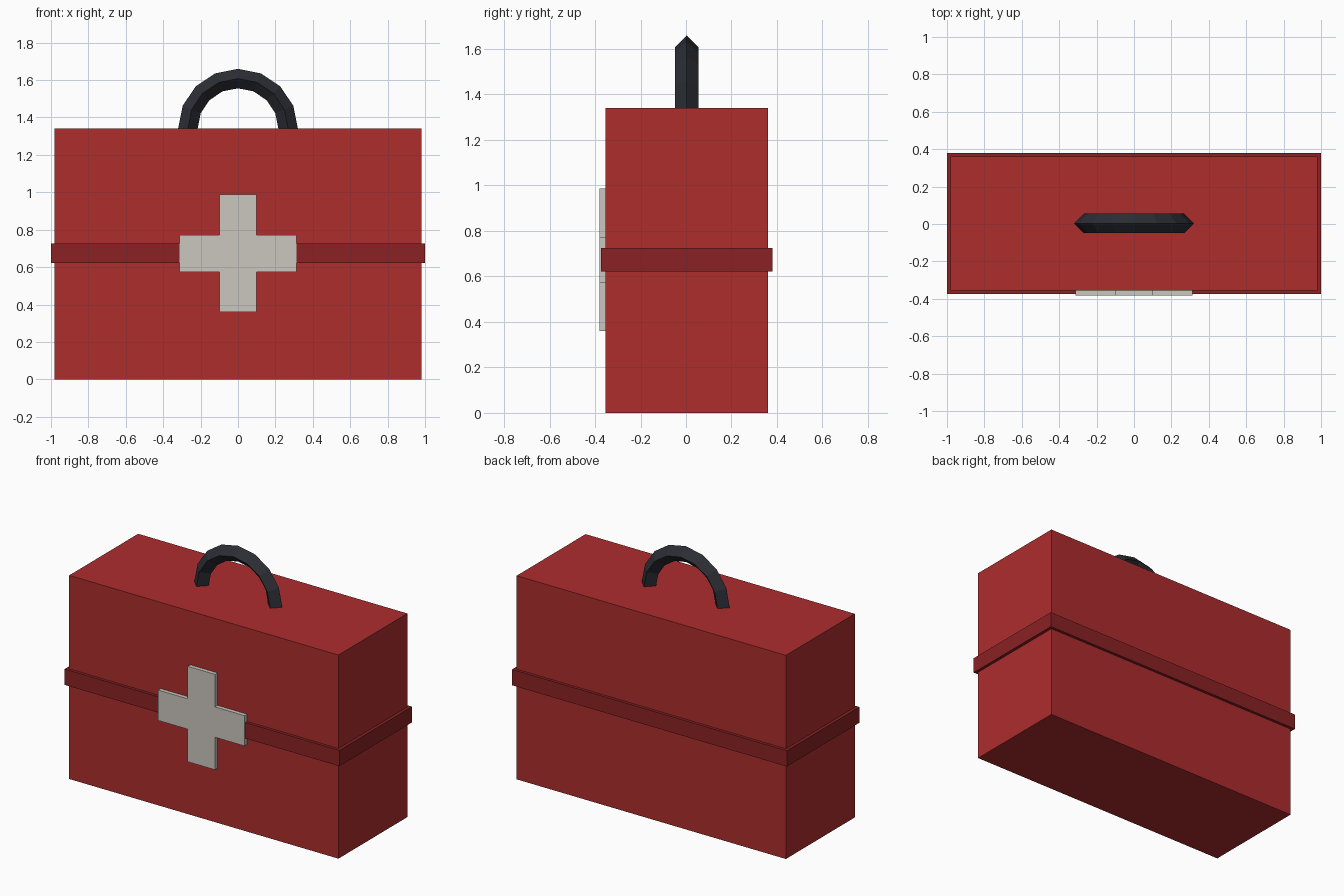
import bpy, bmesh
from math import pi

if "Cube" in bpy.data.objects:
    bpy.data.objects.remove(bpy.data.objects["Cube"])


def material(name, rgb):
    m = bpy.data.materials.new(name)
    m.diffuse_color = (*rgb, 1)
    m.use_nodes = True
    m.node_tree.nodes["Principled BSDF"].inputs["Base Color"].default_value = m.diffuse_color
    return m


RED = material("red", (0.423, 0.026, 0.027))
DARK_RED = material("dark red", (0.254, 0.016, 0.018))
OFF_WHITE = material("off white", (0.597, 0.571, 0.521))
CHARCOAL = material("charcoal", (0.025, 0.027, 0.035))


def box(name, size, centre, mat):
    bpy.ops.mesh.primitive_cube_add(size=1, location=centre)
    ob = bpy.context.object
    ob.name = name
    ob.scale = size
    bpy.ops.object.transform_apply(location=False, rotation=False, scale=True)
    ob.data.materials.append(mat)
    return ob


# Case body and the band around its middle
box("case_body", (1.96, 0.716, 1.34), (0, 0.003, 0.67), RED)
box("middle_band", (2.0, 0.754, 0.104), (0, 0.003, 0.673), DARK_RED)

# Cross plate: one outline, extruded into the front of the case
a, b = 0.1, 0.314
corner = [(b, -a), (b, a), (a, a)]
outline = []
for turn in range(4):
    outline += corner
    corner = [(-z, x) for x, z in corner]
bm = bmesh.new()
front = bm.faces.new([bm.verts.new((x, -0.381, z + 0.673)) for x, z in outline])
extruded = bmesh.ops.extrude_face_region(bm, geom=[front], use_keep_orig=True)
for v in extruded["geom"]:
    if isinstance(v, bmesh.types.BMVert):
        v.co.y = -0.35
bmesh.ops.recalc_face_normals(bm, faces=bm.faces)
mesh = bpy.data.meshes.new("cross_plate")
bm.to_mesh(mesh)
bm.free()
mesh.materials.append(OFF_WHITE)
bpy.context.collection.objects.link(bpy.data.objects.new("cross_plate", mesh))

# Carry handle: upper half of a ring with a diamond section
bpy.ops.mesh.primitive_torus_add(major_segments=16, minor_segments=4,
                                 major_radius=0.268, minor_radius=0.052,
                                 location=(0, 0.003, 1.34), rotation=(pi / 2, 0, 0))
handle = bpy.context.object
handle.name = "carry_handle"
bpy.ops.object.transform_apply(location=False, rotation=True, scale=False)
bm = bmesh.new()
bm.from_mesh(handle.data)
bmesh.ops.delete(bm, geom=[v for v in bm.verts if v.co.z < -0.001], context='VERTS')
bmesh.ops.holes_fill(bm, edges=[e for e in bm.edges if e.is_boundary], sides=4)
bmesh.ops.recalc_face_normals(bm, faces=bm.faces)
bm.to_mesh(handle.data)
bm.free()
handle.data.materials.append(CHARCOAL)
for p in handle.data.polygons:
    p.use_smooth = False
